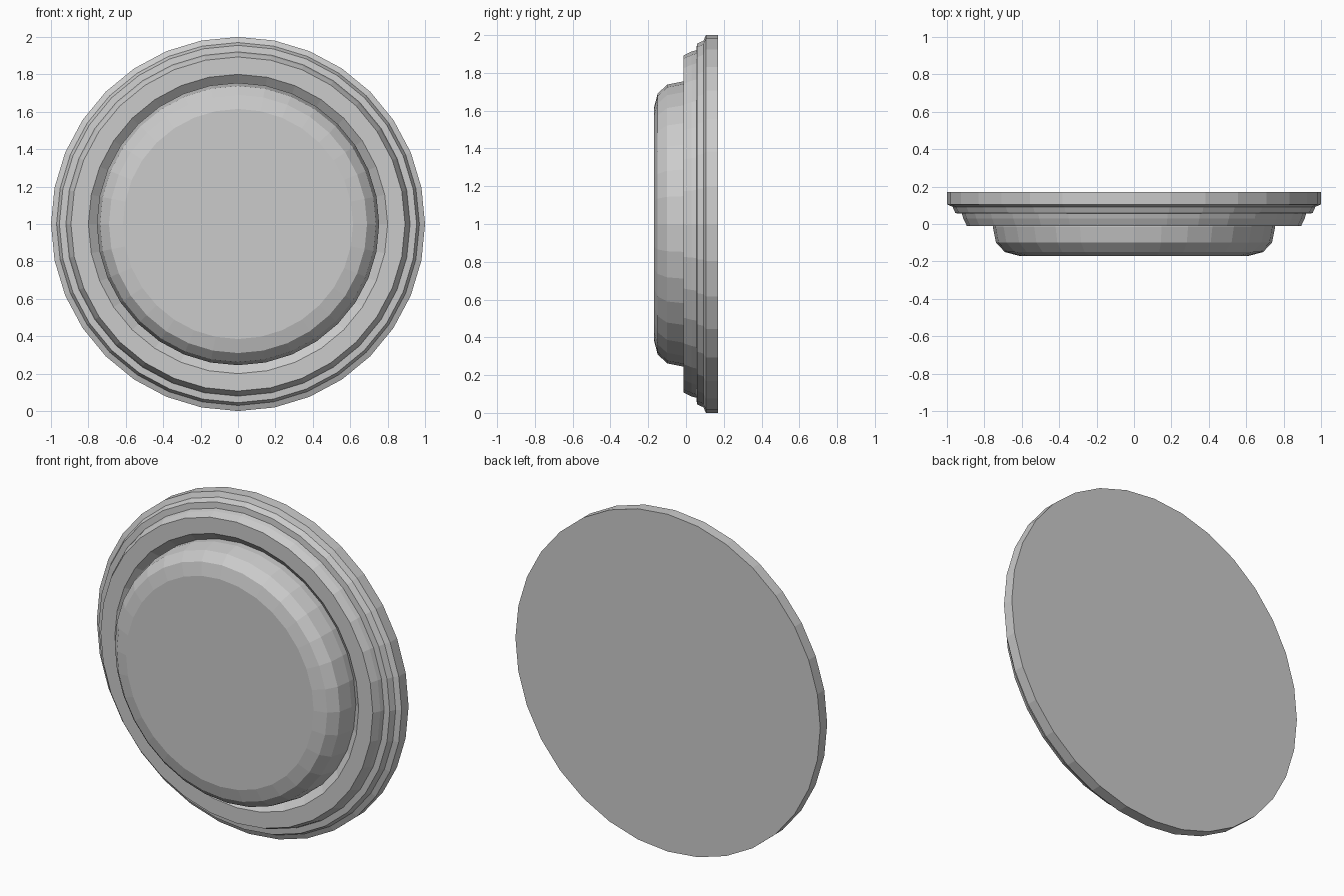
import bpy
import bmesh
from math import sin, cos, tau

SIDES = 32

cube = bpy.data.objects.get("Cube")
if cube:
    bpy.data.objects.remove(cube, do_unlink=True)

grey = bpy.data.materials.new("grey")
grey.use_nodes = True
colour = (0.6, 0.6, 0.6, 1)
grey.diffuse_color = colour
grey.node_tree.nodes["Principled BSDF"].inputs["Base Color"].default_value = colour


def lathe(name, profile):
    """Turn (radius, y) points around the front-to-back axis and cap both ends."""
    bm = bmesh.new()
    angles = [tau * i / SIDES for i in range(SIDES)]
    rings = [[bm.verts.new((r * cos(a), y, 1 + r * sin(a))) for a in angles]
             for r, y in profile]
    for near, far in zip(rings, rings[1:]):
        for i in range(SIDES):
            j = (i + 1) % SIDES
            bm.faces.new((near[i], near[j], far[j], far[i]))
    bm.faces.new(rings[0])
    bm.faces.new(rings[-1])
    bmesh.ops.recalc_face_normals(bm, faces=bm.faces)
    mesh = bpy.data.meshes.new(name)
    bm.to_mesh(mesh)
    bm.free()
    mesh.materials.append(grey)
    obj = bpy.data.objects.new(name, mesh)
    bpy.context.collection.objects.link(obj)
    return obj


# Stepped round base with a sloped groove around the dome
lathe("stepped_base", [
    (1.0, 0.17), (1.0, 0.105), (0.97, 0.092), (0.955, 0.058),
    (0.92, 0.055), (0.913, 0.03), (0.893, -0.012),
    (0.80, -0.012), (0.75, 0.03),
])

# Raised front dome with a rounded edge and flat face
lathe("front_dome", [
    (0.755, 0.04), (0.755, -0.015), (0.738, -0.10),
    (0.69, -0.15), (0.615, -0.17),
])
